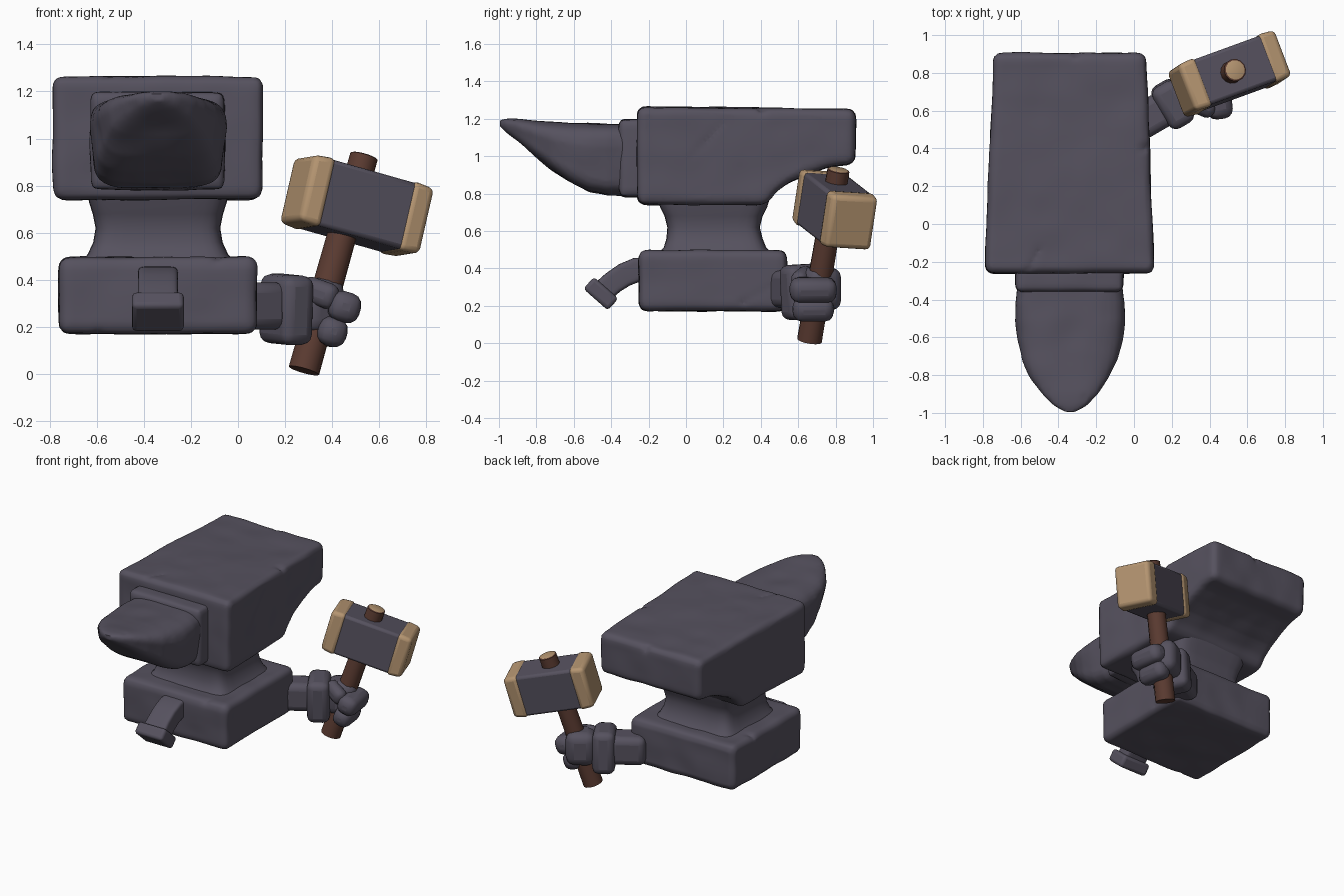
import bpy, bmesh, math, random
from mathutils import Vector, Matrix, noise

if "Cube" in bpy.data.objects:
    bpy.data.objects.remove(bpy.data.objects["Cube"])

random.seed(4)
CX = -0.34  # centre line of the anvil


def material(name, rgb):
    m = bpy.data.materials.new(name)
    m.diffuse_color = (*rgb, 1)
    m.use_nodes = True
    m.node_tree.nodes["Principled BSDF"].inputs["Base Color"].default_value = m.diffuse_color
    return m


IRON = material("dark iron", (0.092, 0.083, 0.113))
TAN = material("tan wood", (0.46, 0.30, 0.165))
BROWN = material("brown wood", (0.105, 0.044, 0.031))


def finish(name, bm, mat, angle=40):
    bmesh.ops.recalc_face_normals(bm, faces=bm.faces)
    me = bpy.data.meshes.new(name)
    bm.to_mesh(me)
    bm.free()
    ob = bpy.data.objects.new(name, me)
    bpy.context.collection.objects.link(ob)
    me.materials.append(mat)
    activate(ob)
    bpy.ops.object.shade_smooth_by_angle(angle=math.radians(angle))
    return ob


def activate(ob):
    bpy.ops.object.select_all(action='DESELECT')
    ob.select_set(True)
    bpy.context.view_layer.objects.active = ob


def modify(ob, kind, **settings):
    activate(ob)
    mod = ob.modifiers.new(kind.lower(), kind)
    for k, v in settings.items():
        setattr(mod, k, v)
    bpy.ops.object.modifier_apply(modifier=mod.name)


def loft(rings):
    """Skin a list of equal-length point rings and cap both ends."""
    bm = bmesh.new()
    vs = [[bm.verts.new(p) for p in r] for r in rings]
    n = len(rings[0])
    for a, b in zip(vs, vs[1:]):
        for i in range(n):
            bm.faces.new((a[i], a[(i + 1) % n], b[(i + 1) % n], b[i]))
    bm.faces.new(vs[0])
    bm.faces.new(vs[-1])
    return bm


def squircle(rx, ry, power, n=32):
    pts = []
    for i in range(n):
        t = 2 * math.pi * (i + 0.5) / n
        c, s = math.cos(t), math.sin(t)
        pts.append((rx * math.copysign(abs(c) ** power, c), ry * math.copysign(abs(s) ** power, s)))
    return pts


def frame(centre, along, up):
    """Matrix whose x axis runs along, z axis near up."""
    x = Vector(along).normalized()
    y = Vector(up).cross(x).normalized()
    m = Matrix((x, y, x.cross(y))).transposed().to_4x4()
    m.translation = centre
    return m


def block(name, m, size, mat, bevel, taper=1.0, segments=3):
    """Rounded box; taper scales the section at its +x end."""
    bm = bmesh.new()
    bmesh.ops.create_cube(bm, size=1)
    for v in bm.verts:
        k = taper if v.co.x > 0 else 1
        v.co = Vector((v.co.x * size[0], v.co.y * size[1] * k, v.co.z * size[2] * k))
    bmesh.ops.transform(bm, matrix=m, verts=bm.verts)
    ob = finish(name, bm, mat)
    modify(ob, 'BEVEL', width=bevel, segments=segments)
    return ob


def weather(ob, nicks, amount=0.007, voxel=0.018):
    """Chip with small wedges, then soften into a hammered surface."""
    for p, along, length, depth in nicks:
        bm = bmesh.new()
        bmesh.ops.create_cube(bm, size=1)
        m = frame(p, along, (0.3, 0.5, 0.8)) @ Matrix.Rotation(math.pi / 4, 4, 'X')
        bmesh.ops.transform(bm, matrix=m @ Matrix.Diagonal((length, depth, depth, 1)), verts=bm.verts)
        cutter = finish("chip_cutter", bm, IRON)
        modify(ob, 'BOOLEAN', object=cutter, operation='DIFFERENCE')
        bpy.data.objects.remove(cutter)
    modify(ob, 'REMESH', mode='VOXEL', voxel_size=voxel)
    normals = [v.normal.copy() for v in ob.data.vertices]
    for v, nrm in zip(ob.data.vertices, normals):
        v.co += nrm * amount * noise.noise(v.co * 6)
    activate(ob)
    bpy.ops.object.shade_smooth_by_angle(angle=math.radians(50))


# Anvil body: side profile drawn across the width, narrowing to the back
profile = [(-0.26, 0.74), (-0.26, 1.265), (0.3, 1.26), (0.905, 1.25), (0.905, 0.96), (0.76, 0.94),
           (0.65, 0.905), (0.55, 0.86), (0.48, 0.81), (0.43, 0.74)]
rings = []
for s in (-1, 1):
    ring = []
    for y, z in profile:
        half = 0.445 - 0.045 * (y + 0.26) / 1.165
        ring.append((CX + s * (half + 0.006 * (z > 1)), y, z))
    rings.append(ring)
body = finish("anvil_body", loft(rings), IRON)
modify(body, 'BEVEL', width=0.04, segments=3, limit_method='ANGLE', angle_limit=math.radians(40))
weather(body, [((0.098, 0.11, 1.08), (0, 0.7, 0.75), 0.28, 0.022),
               ((-0.55, -0.22, 1.27), (0.6, 1, 0), 0.22, 0.03),
               ((-0.79, 0.25, 1.25), (0.3, 1, 0.2), 0.16, 0.04),
               ((0.06, 0.4, 1.26), (1, 0.3, -0.6), 0.12, 0.04),
               ((-0.3, 0.9, 1.25), (0.5, 0.4, 1), 0.12, 0.04)])

# Base block
base = block("base", Matrix.Translation((CX, 0.145, 0.335)), (0.84, 0.79, 0.325), IRON, 0.04)
weather(base, [((0.08, 0.38, 0.26), (0, 0.8, 0.45), 0.22, 0.025),
               ((-0.1, -0.25, 0.49), (0.5, 1, 0.3), 0.12, 0.035),
               ((-0.6, -0.25, 0.18), (0.2, 1, 0.4), 0.12, 0.035),
               ((-0.75, 0.3, 0.49), (1, 0.3, 0.3), 0.12, 0.035)])

# Flared waist between base and body
rings = []
for z, hx, y0, y1 in ((0.47, 0.33, -0.16, 0.47), (0.51, 0.298, -0.12, 0.43), (0.56, 0.275, -0.105, 0.41),
                      (0.62, 0.265, -0.10, 0.395), (0.68, 0.277, -0.115, 0.41), (0.73, 0.293, -0.14, 0.435),
                      (0.78, 0.30, -0.15, 0.45)):
    rings.append([(CX + x, (y0 + y1) / 2 + y, z) for x, y in squircle(hx, (y1 - y0) / 2, 0.3)])
finish("waist", loft(rings), IRON, 60)

# Collar and horn
collar = block("horn_collar", Matrix.Translation((CX - 0.002, -0.29, 0.99)), (0.57, 0.14, 0.415), IRON, 0.03)
weather(collar, [], 0.006)
rings = []
for y, half, z0, z1, power in ((-0.32, 0.262, 0.79, 1.17, 0.4), (-0.42, 0.276, 0.79, 1.172, 0.42),
                               (-0.52, 0.275, 0.81, 1.175, 0.45), (-0.62, 0.265, 0.86, 1.178, 0.48),
                               (-0.72, 0.24, 0.925, 1.182, 0.52), (-0.82, 0.195, 1.01, 1.19, 0.55),
                               (-0.90, 0.14, 1.08, 1.197, 0.6), (-0.96, 0.085, 1.13, 1.20, 0.7),
                               (-0.995, 0.03, 1.16, 1.195, 0.8)):
    rings.append([(CX + x * (1 + 0.06 * (z > 0)), y, (z0 + z1) / 2 + z)
                  for x, z in squircle(half, (z1 - z0) / 2, power)])
horn = finish("horn", loft(rings), IRON, 60)
weather(horn, [((CX - 0.12, -0.92, 1.21), (0.2, 1, 0), 0.1, 0.045),
               ((CX + 0.09, -0.95, 1.21), (-0.3, 1, 0), 0.1, 0.04)], 0.008, 0.014)

# Bent spout on the front of the base
rings = []
for y, z, ang, half, thick in ((-0.20, 0.395, 0, 0.085, 0.065), (-0.27, 0.39, 10, 0.085, 0.066),
                               (-0.33, 0.365, 28, 0.085, 0.064), (-0.39, 0.325, 40, 0.085, 0.062),
                               (-0.43, 0.29, 48, 0.088, 0.062)):
    a = math.radians(ang)
    rings.append([(CX + x, y - t * math.sin(a), z + t * math.cos(a)) for x, t in squircle(half, thick, 0.3)])
finish("spout", loft(rings), IRON, 60)
block("spout_end", frame((CX, -0.455, 0.265), (0, -0.66, -0.75), (0, -0.75, 0.66)),
      (0.085, 0.22, 0.175), IRON, 0.02)

# Arm, cuff and fist
arm = Vector((0.86, 0.5, 0))
block("forearm", frame((0.07, 0.56, 0.29), arm, (0, 0, 1)), (0.24, 0.19, 0.2), IRON, 0.045)
block("cuff", frame((0.205, 0.635, 0.275), arm, (0.1, 0, 1)), (0.15, 0.25, 0.295), IRON, 0.045)
block("palm", frame((0.335, 0.715, 0.29), arm, (0.27, 0.16, 0.92)), (0.20, 0.20, 0.235), IRON, 0.06)
block("thumb", frame((0.345, 0.625, 0.345), (0.7, -0.3, -0.25), (0, 0, 1)), (0.17, 0.09, 0.11), IRON, 0.04)
for name, p, size in (("upper_finger", (0.445, 0.68, 0.285), (0.25, 0.135, 0.13)),
                      ("lower_finger", (0.395, 0.68, 0.18), (0.22, 0.125, 0.125))):
    block(name, frame(p, (0.12, -1, 0), (0.25, 0.1, 0.9)), size, IRON, 0.05)

# Hammer handle with a pale end grain
low, high = Vector((0.28, 0.66, 0.015)), Vector((0.535, 0.815, 0.925))
shaft = (high - low).normalized()
bm = bmesh.new()
bmesh.ops.create_cone(bm, cap_ends=True, segments=14, radius1=0.067, radius2=0.06, depth=(high - low).length)
top = [f for f in bm.faces if f.normal.z > 0.9]
bmesh.ops.inset_region(bm, faces=top, thickness=0.008, depth=0.004)
for f in top:
    f.material_index = 1
turn = shaft.to_track_quat('Z', 'Y').to_matrix().to_4x4()
bmesh.ops.transform(bm, matrix=Matrix.Translation((low + high) / 2) @ turn, verts=bm.verts)
handle = finish("hammer_handle", bm, BROWN)
handle.data.materials.append(TAN)

# Hammer head and its two striking caps
axis = Vector((0.44, 0.16, -0.125)).normalized()
middle = Vector((0.505, 0.795, 0.715))
block("hammer_head", frame(middle, axis, shaft), (0.42, 0.255, 0.29), IRON, 0.018, segments=2)
for side, name in ((-1, "left_cap"), (1, "right_cap")):
    block(name, frame(middle + axis * side * 0.232, axis * side, shaft), (0.10, 0.275, 0.305), TAN, 0.025, 0.94)
